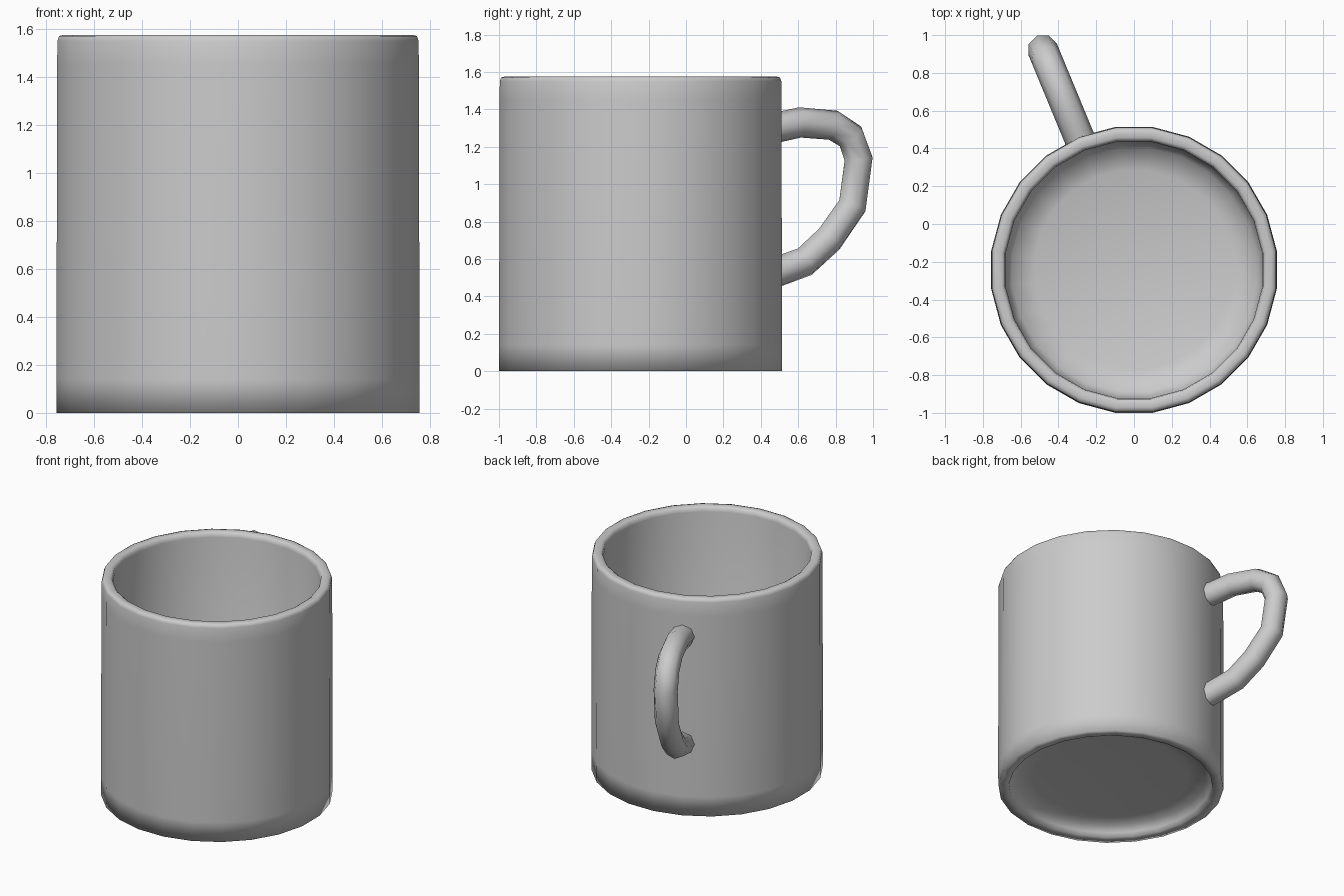
import bpy, bmesh, math

if "Cube" in bpy.data.objects:
    bpy.data.objects.remove(bpy.data.objects["Cube"])

CY = -0.243          # mug axis position on y
SIDES = 24
HANDLE_ANGLE = math.radians(112.5)


def lathe(name, profile, sides, phase):
    """Revolve (radius, z) points around the mug axis; ends lie on the axis."""
    bm = bmesh.new()
    rings = []
    for r, z in profile:
        if r == 0:
            rings.append([bm.verts.new((0, CY, z))] * sides)
        else:
            rings.append([bm.verts.new((r * math.cos(phase + math.tau * i / sides),
                                        CY + r * math.sin(phase + math.tau * i / sides), z))
                          for i in range(sides)])
    for a, b in zip(rings, rings[1:]):
        for i in range(sides):
            j = (i + 1) % sides
            bm.faces.new(dict.fromkeys((a[i], a[j], b[j], b[i])))
    bmesh.ops.recalc_face_normals(bm, faces=bm.faces)
    for f in bm.faces:
        f.smooth = True
    mesh = bpy.data.meshes.new(name)
    bm.to_mesh(mesh)
    bm.free()
    obj = bpy.data.objects.new(name, mesh)
    bpy.context.collection.objects.link(obj)
    return obj


# Hollow body: recessed underside, outer wall, rounded lip, inner wall, floor
lathe("mug_body", [
    (0, 0.08), (0.53, 0.08), (0.64, 0.07), (0.68, 0.03), (0.69, 0.0),
    (0.762, 0.0), (0.763, 0.14), (0.76, 1.45), (0.759, 1.55), (0.752, 1.57),
    (0.735, 1.575), (0.705, 1.575), (0.69, 1.565), (0.685, 1.54),
    (0.685, 0.25), (0.65, 0.17), (0.53, 0.13), (0, 0.13),
], SIDES, math.radians(7.5))

# Handle: eight-sided tube along a loop of (distance from axis, height)
path = [(0.72, 1.295), (0.80, 1.305), (0.923, 1.33), (1.115, 1.315), (1.215, 1.255),
        (1.262, 1.135), (1.226, 0.885), (1.091, 0.705), (0.95, 0.585),
        (0.80, 0.535), (0.72, 0.51)]
curve = bpy.data.curves.new("handle", 'CURVE')
curve.dimensions = '3D'
curve.bevel_depth = 0.081
curve.bevel_resolution = 2
curve.use_fill_caps = True
spline = curve.splines.new('POLY')
spline.points.add(len(path) - 1)
for p, (r, z) in zip(spline.points, path):
    p.co = (r * math.cos(HANDLE_ANGLE), CY + r * math.sin(HANDLE_ANGLE), z, 1)
spline.use_smooth = True
handle = bpy.data.objects.new("handle", curve)
bpy.context.collection.objects.link(handle)

# Turn the handle into a mesh
bpy.context.view_layer.objects.active = handle
handle.select_set(True)
bpy.ops.object.convert(target='MESH')
